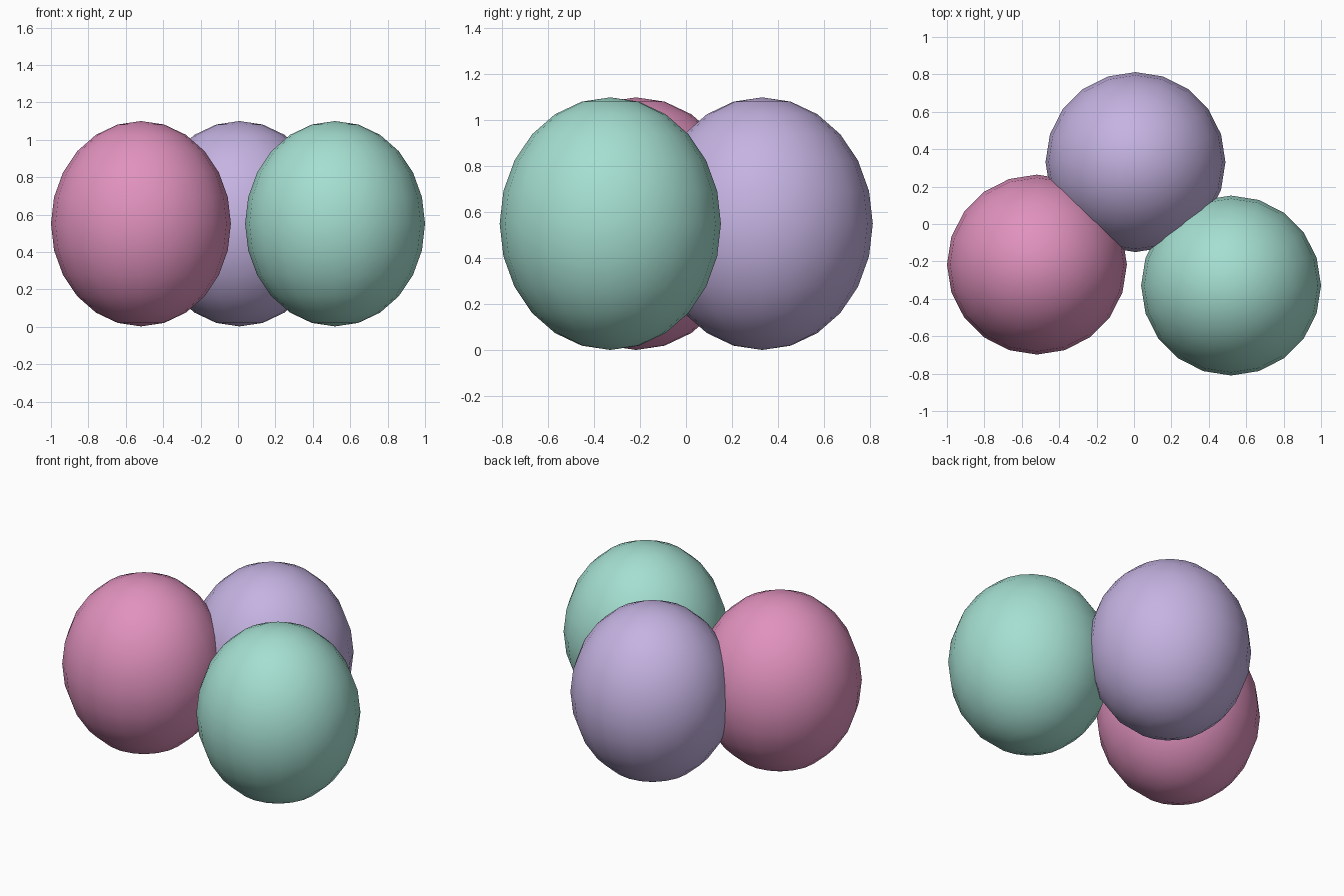
import bpy

if "Cube" in bpy.data.objects:
    bpy.data.objects.remove(bpy.data.objects["Cube"])


def material(name, rgb):
    """Flat colour from 8-bit sRGB values."""
    lin = [(c / 255 / 12.92) if c <= 10 else ((c / 255 + 0.055) / 1.055) ** 2.4 for c in rgb]
    mat = bpy.data.materials.new(name)
    mat.diffuse_color = (*lin, 1.0)
    mat.use_nodes = True
    mat.node_tree.nodes["Principled BSDF"].inputs["Base Color"].default_value = mat.diffuse_color
    return mat


def balloon(name, x, y, mat):
    """Upright ellipsoid standing on the ground."""
    bpy.ops.mesh.primitive_uv_sphere_add(segments=20, ring_count=12, radius=1, location=(x, y, 0.551))
    ob = bpy.context.object
    ob.name = name
    ob.scale = (0.481, 0.481, 0.549)
    bpy.ops.object.transform_apply(location=False, rotation=False, scale=True)
    bpy.ops.object.shade_smooth()
    ob.data.materials.append(mat)


# Cluster of three overlapping balloons
balloon("left_balloon", -0.519, -0.217, material("pink", (225, 146, 190)))
balloon("back_balloon", 0.008, 0.331, material("lavender", (197, 179, 226)))
balloon("right_balloon", 0.519, -0.329, material("mint", (165, 223, 209)))
